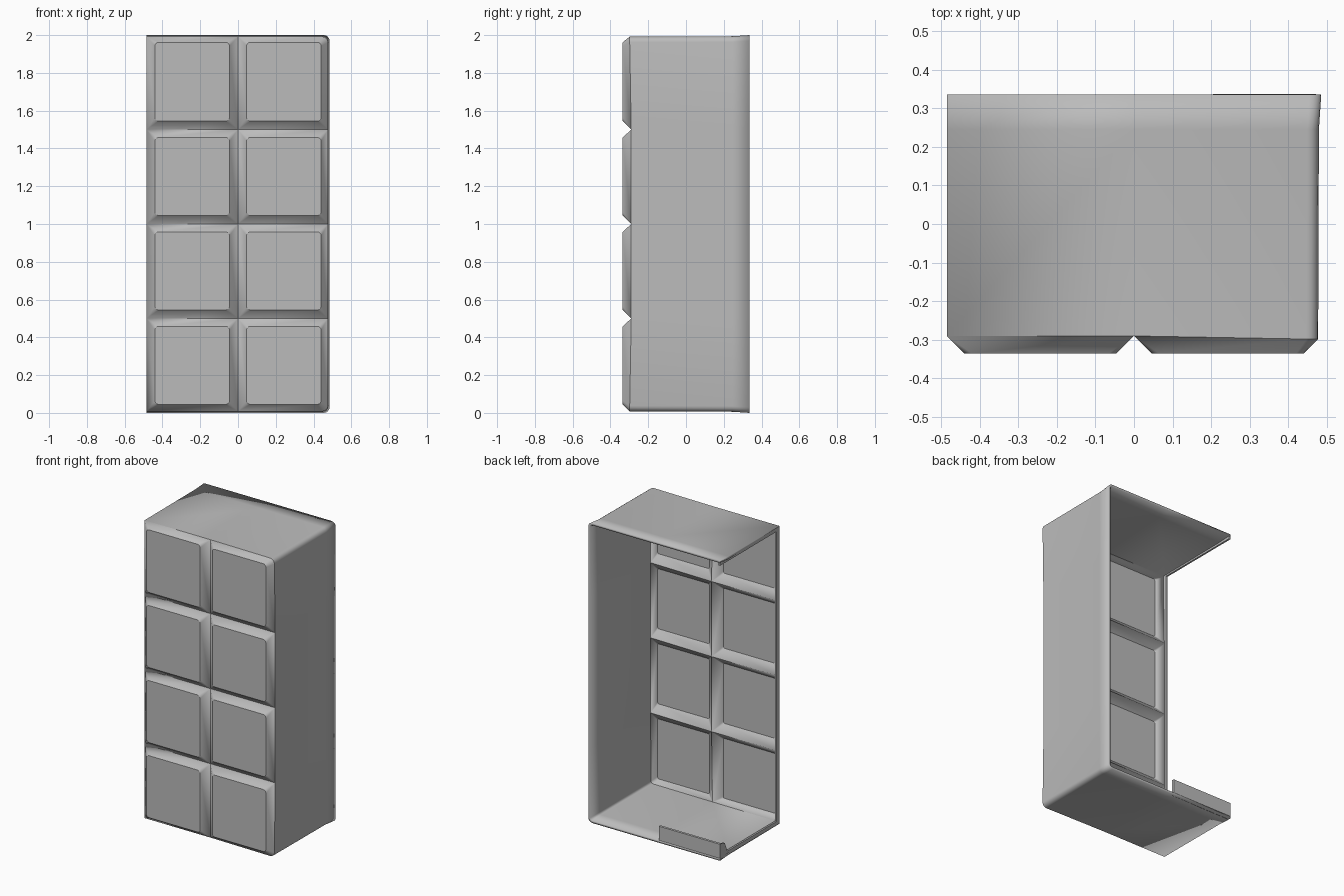
import bpy, bmesh, math
from mathutils import Vector

cube = bpy.data.objects.get("Cube")
if cube:
    bpy.data.objects.remove(cube, do_unlink=True)

grey = bpy.data.materials.new("plain grey")
grey.use_nodes = True
GREY = (0.5, 0.5, 0.5, 1)
grey.diffuse_color = GREY
grey.node_tree.nodes["Principled BSDF"].inputs["Base Color"].default_value = GREY

FRONT, BACK, CREASE = -0.335, 0.335, 0.245
LEFT, RIGHT = -0.485, 0.477
LOW, HIGH = 0.008, 1.992
WALL = 0.016
STEPS = 5


def finish(name, bm, smooth=False):
    bmesh.ops.recalc_face_normals(bm, faces=bm.faces)
    mesh = bpy.data.meshes.new(name)
    bm.to_mesh(mesh)
    bm.free()
    mesh.materials.append(grey)
    ob = bpy.data.objects.new(name, mesh)
    bpy.context.scene.collection.objects.link(ob)
    if smooth:
        bpy.context.view_layer.objects.active = ob
        ob.select_set(True)
        bpy.ops.object.shade_smooth_by_angle(angle=math.radians(30))
        ob.select_set(False)
    return ob


def rounded_loop(x0, x1, z0, z1, radii, depths):
    """Rounded rectangle; corners run lower right, upper right, upper left, lower left."""
    pts = []
    corners = [(x1, z0, -1, 1), (x1, z1, -1, -1), (x0, z1, 1, -1), (x0, z0, 1, 1)]
    for i, (x, z, sx, sz) in enumerate(corners):
        r = radii[i]
        for k in range(STEPS):
            a = math.radians(-90 + 90 * i + 90 * k / (STEPS - 1))
            pts.append(Vector((x + sx * r + r * math.cos(a), depths[i],
                               z + sz * r + r * math.sin(a))))
    return pts


def box(name, x0, x1, y0, y1, z0, z1):
    bm = bmesh.new()
    bmesh.ops.create_cube(bm, size=1)
    for v in bm.verts:
        v.co = ((x0 + x1) / 2 + v.co.x * (x1 - x0),
                (y0 + y1) / 2 + v.co.y * (y1 - y0),
                (z0 + z1) / 2 + v.co.z * (z1 - z0))
    return finish(name, bm)


# Front of raised pads with sloping borders that meet in V grooves
bm = bmesh.new()
xs = [LEFT, 0, RIGHT]
zs = [LOW, 0.5, 1, 1.5, HIGH]
for i in range(2):
    for j in range(4):
        x0, x1, z0, z1 = xs[i], xs[i + 1], zs[j], zs[j + 1]
        radii, depths = [0] * 4, [-0.29] * 4
        if i and j == 0:
            radii[0], depths[0] = 0.03, -0.298
        if i and j == 3:
            radii[1], depths[1] = 0.03, -0.298
        outer = rounded_loop(x0, x1, z0, z1, radii, depths)
        inner = rounded_loop(x0 + 0.045, x1 - (0.037 if i else 0.045),
                             z0 + (0.045 if j else 0.037),
                             z1 - (0.03 if j == 3 else 0.042), [0.02] * 4, [FRONT] * 4)
        vo = [bm.verts.new(p) for p in outer]
        vi = [bm.verts.new(p) for p in inner]
        bm.faces.new(vi)
        for k in range(len(vo)):
            n = (k + 1) % len(vo)
            bm.faces.new((vo[k], vo[n], vi[n], vi[k]))
bmesh.ops.remove_doubles(bm, verts=bm.verts, dist=0.0005)

# Top, bottom and one side run back from the border, flaring slightly
rim = [e for e in bm.edges if e.is_boundary
       and not all(abs(v.co.x - LEFT) < 0.001 for v in e.verts)]
for depth, flare in ((CREASE, 0.002), (BACK, 0.006)):
    out = bmesh.ops.extrude_edge_only(bm, edges=rim)["geom"]
    for v in [g for g in out if isinstance(g, bmesh.types.BMVert)]:
        v.co.y = depth
        if v.co.x > LEFT + 0.001:
            v.co.x += flare * max(0, v.co.x / RIGHT)
        v.co.z += flare * (v.co.z - 1)
    rim = [g for g in out if isinstance(g, bmesh.types.BMEdge)]
shell = finish("shell", bm, True)
thick = shell.modifiers.new("wall", "SOLIDIFY")
thick.thickness = WALL
thick.offset = -1
thick.use_even_offset = True

# Narrow flanges around the open side
box("top_flange", LEFT, LEFT + 0.012, -0.28, BACK, 1.965, 1.99)
box("bottom_flange", LEFT, LEFT + 0.012, -0.28, BACK, 0.01, 0.035)
box("front_flange", LEFT, LEFT + 0.012, -0.29, -0.26, 0.01, 1.99)

# Short lip across half of the open back
box("back_lip", LEFT, -0.035, BACK - WALL, BACK, 0.001, 0.11)

# Corner gusset joining the lip to the floor
bm = bmesh.new()
profile = [(CREASE, 0.01), (BACK - 0.005, 0.01), (BACK - 0.005, 0.11), (BACK - 0.05, 0.1)]
face = bm.faces.new([bm.verts.new((LEFT, y, z)) for y, z in profile])
side = bmesh.ops.extrude_face_region(bm, geom=[face])["geom"]
bmesh.ops.translate(bm, vec=(0.012, 0, 0),
                    verts=[g for g in side if isinstance(g, bmesh.types.BMVert)])
finish("lip_gusset", bm)
